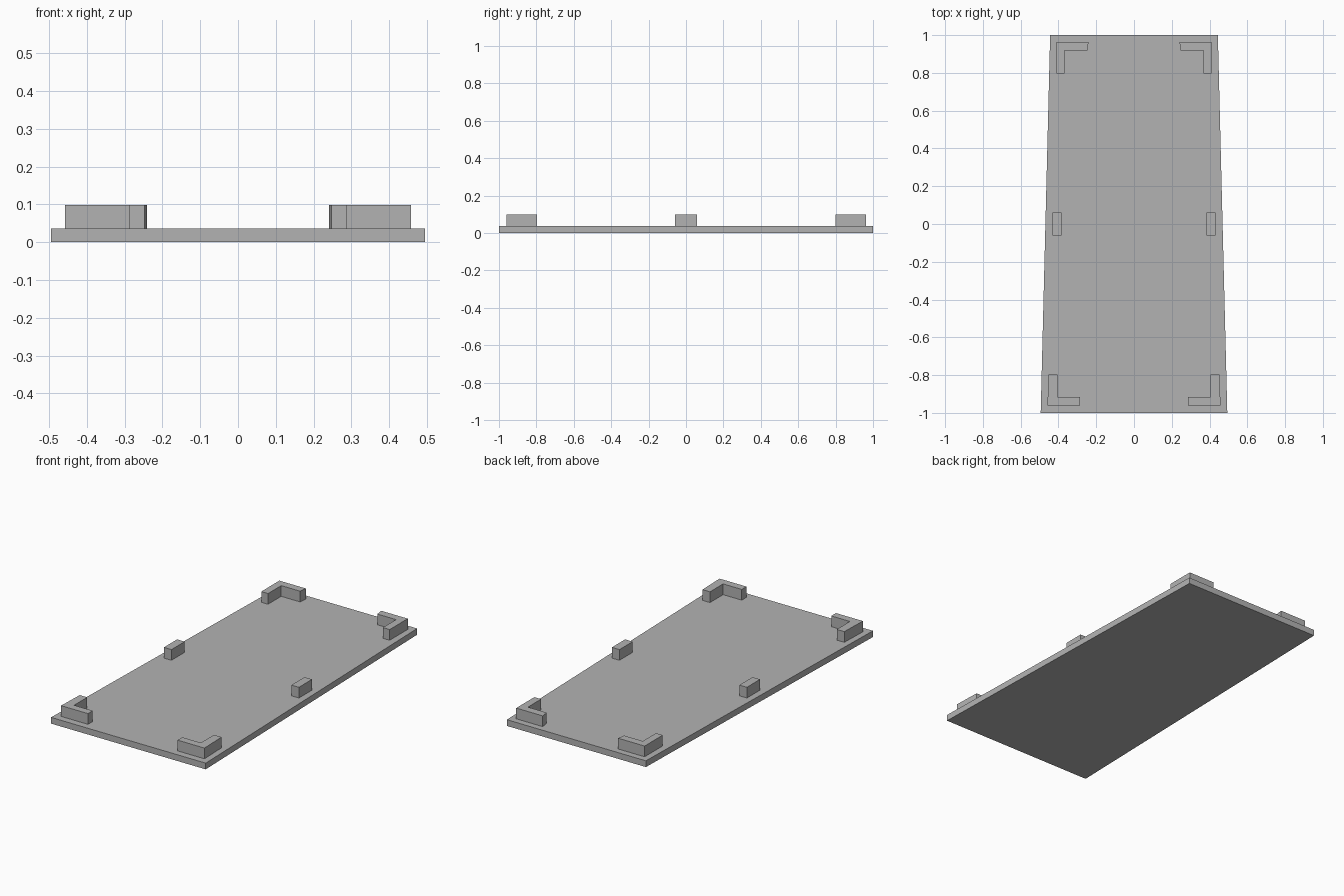
import bpy
import bmesh

cube = bpy.data.objects.get("Cube")
if cube:
    bpy.data.objects.remove(cube, do_unlink=True)

grey = bpy.data.materials.new("plain grey")
grey.use_nodes = True
colour = (0.45, 0.45, 0.45, 1)
grey.diffuse_color = colour
grey.node_tree.nodes["Principled BSDF"].inputs["Base Color"].default_value = colour

PLATE_TOP = 0.036
BLOCK_TOP = 0.098


def prism(name, outline, z0, z1, mirror=False):
    """Extrude a flat outline upwards, optionally mirrored across x."""
    bm = bmesh.new()
    base = bm.faces.new([bm.verts.new((x, y, z0)) for x, y in outline])
    top = bmesh.ops.extrude_face_region(bm, geom=[base], use_keep_orig=True)
    verts = [v for v in top["geom"] if isinstance(v, bmesh.types.BMVert)]
    bmesh.ops.translate(bm, vec=(0, 0, z1 - z0), verts=verts)
    bmesh.ops.recalc_face_normals(bm, faces=bm.faces)
    mesh = bpy.data.meshes.new(name)
    bm.to_mesh(mesh)
    bm.free()
    mesh.materials.append(grey)
    obj = bpy.data.objects.new(name, mesh)
    bpy.context.collection.objects.link(obj)
    if mirror:
        obj.modifiers.new("Mirror", "MIRROR").use_axis[0] = True
    return obj


# Tapered base plate
prism("base_plate", [(-0.494, -1), (0.494, -1), (0.444, 1), (-0.444, 1)], 0, PLATE_TOP)

# Raised L-shaped corners and side blocks, each a mirrored pair
raised = {
    "back_corners": [(0.41, 0.963), (0.241, 0.963), (0.247, 0.918),
                     (0.367, 0.918), (0.367, 0.798), (0.41, 0.798)],
    "front_corners": [(0.458, -0.96), (0.458 - 0.005, -0.797), (0.405, -0.797),
                      (0.405, -0.917), (0.286, -0.917), (0.286, -0.96)],
    "side_blocks": [(0.383, -0.06), (0.431, -0.06), (0.431, 0.06), (0.383, 0.06)],
}
for name, outline in raised.items():
    prism(name, outline, PLATE_TOP, BLOCK_TOP, mirror=True)
